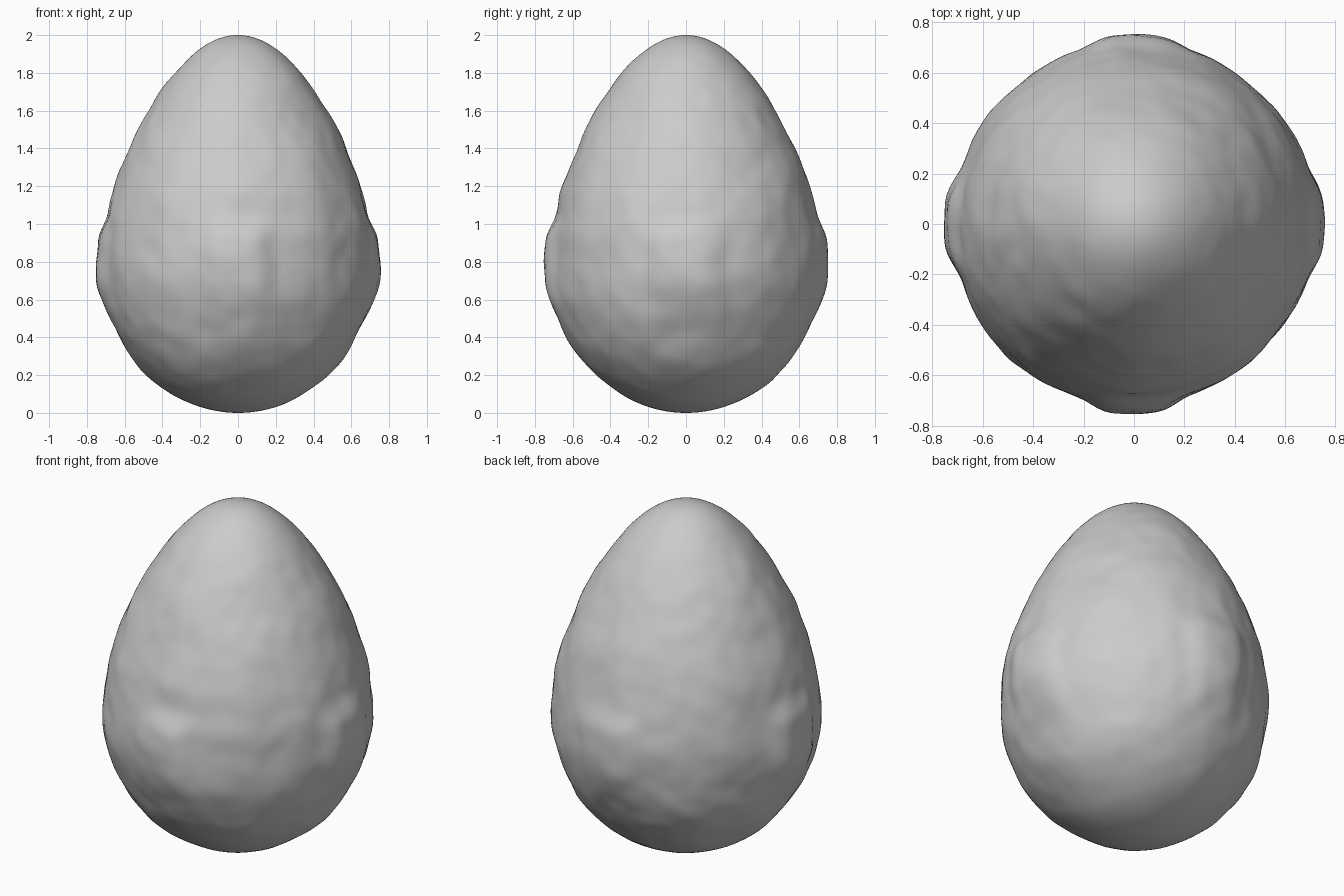
import bpy, bmesh, math
from mathutils import Vector, noise

cube = bpy.data.objects.get("Cube")
if cube:
    bpy.data.objects.remove(cube, do_unlink=True)

# Shell colour
mat = bpy.data.materials.new("stone grey")
mat.use_nodes = True
grey = (0.6, 0.6, 0.6, 1)
mat.diffuse_color = grey
mat.node_tree.nodes["Principled BSDF"].inputs["Base Color"].default_value = grey


def ramp(t):
    t = min(max(t, 0), 1)
    return t * t * (3 - 2 * t)


# Egg body: a sphere scaled sideways by a factor that grows towards the base
bm = bmesh.new()
bmesh.ops.create_uvsphere(bm, u_segments=160, v_segments=110, radius=1)
for v in bm.verts:
    c = -v.co.z
    f = 0.7 + 0.175 * c - 0.03 * c**2 - 0.04 * c**3
    x, y, z = v.co.x * f, v.co.y * f, 1 + v.co.z
    r = math.hypot(x, y)
    if r > 0.001:
        # Low rounded swelling on each of the four sides
        side = min(abs(x), abs(y))
        swell = 0.032 * ramp((0.24 - side) / 0.16)
        swell *= ramp((z - 0.4) / 0.3) * ramp((1.06 - z) / 0.14)
        # Gentle worn unevenness, fading at the poles
        p = Vector((x, y, z))
        rough = 0.014 * noise.noise(p * 3.5) + 0.006 * noise.noise(p * 9)
        k = (r + swell + rough * ramp(r / 0.5)) / r
        x, y = x * k, y * k
    v.co = (x, y, z)

mesh = bpy.data.meshes.new("egg_shell")
bm.to_mesh(mesh)
bm.free()
mesh.materials.append(mat)
mesh.shade_smooth()
egg = bpy.data.objects.new("egg_shell", mesh)
bpy.context.collection.objects.link(egg)
